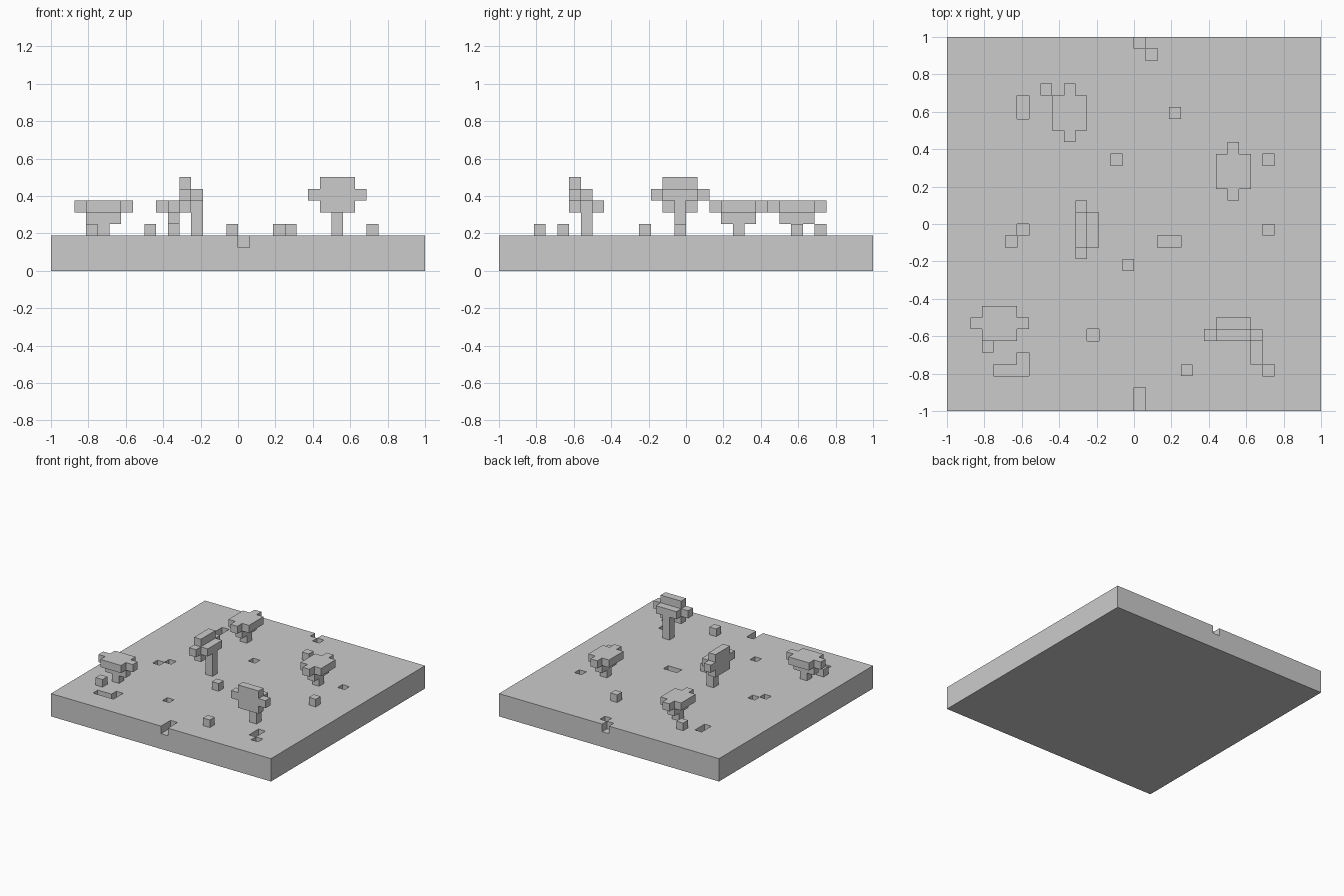
import bpy, bmesh
from mathutils import Vector

if "Cube" in bpy.data.objects:
    bpy.data.objects.remove(bpy.data.objects["Cube"])

V = 1 / 16           # block size
N, DEPTH = 32, 3     # slab is N x N blocks, DEPTH blocks thick
X, Y, Z = Vector((1, 0, 0)), Vector((0, 1, 0)), Vector((0, 0, 1))


def key(v):
    return tuple(int(round(c)) for c in v)


def build_blocks(name, cells, merge=True):
    """Make one mesh from the exposed faces of a set of unit blocks."""
    bm = bmesh.new()
    corners = {}

    def vert(p):
        k = key(p)
        if k not in corners:
            corners[k] = bm.verts.new((k[0] * V - 1, k[1] * V - 1, k[2] * V))
        return corners[k]

    for c in cells:
        c = Vector(c)
        for n, u, w in ((X, Y, Z), (Y, Z, X), (Z, X, Y)):
            if key(c + n) not in cells:
                o = c + n
                bm.faces.new([vert(p) for p in (o, o + u, o + u + w, o + w)])
            if key(c - n) not in cells:
                bm.faces.new([vert(p) for p in (c, c + w, c + u + w, c + u)])
    if merge:
        bmesh.ops.dissolve_limit(bm, angle_limit=0.01, verts=bm.verts, edges=bm.edges)
    mesh = bpy.data.meshes.new(name)
    bm.to_mesh(mesh)
    bm.free()
    obj = bpy.data.objects.new(name, mesh)
    bpy.context.collection.objects.link(obj)
    return obj


def tree(name, centre, along, across, out):
    """Trunk up to centre, a three-block bar, then a winged 3x3 plate."""
    c = Vector(centre)
    cells = {(centre[0], centre[1], z) for z in range(DEPTH, centre[2])}
    cells |= {key(c + along * i) for i in (-1, 0, 1)}
    plate = c + out
    cells |= {key(plate + along * i + across * j) for i in (-1, 0, 1) for j in (-1, 0, 1)}
    cells |= {key(plate + along * i) for i in (-2, 2)}
    build_blocks(name, cells)


# Ground slab with one-block-deep pits
pits = [(16, 31), (17, 30), (6, 25), (6, 26), (14, 21), (27, 21), (18, 14), (19, 14),
        (6, 15), (5, 14), (4, 3), (5, 3), (6, 3), (6, 4), (12, 6),
        (26, 5), (26, 4), (27, 3), (16, 0), (16, 1)]
ground = {(x, y, z) for x in range(N) for y in range(N) for z in range(DEPTH)}
ground -= {(x, y, DEPTH - 1) for x, y in pits}
build_blocks("ground_slab", ground, merge=False)

# Flat-topped trees
tree("tree_back_left", (10, 25, 4), Y, X, Z)
tree("tree_back_right", (24, 20, 4), Y, X, Z)
tree("tree_front_left", (4, 7, 4), X, Y, Z)

# Trees with an upright, sideways-facing crown
tree("tree_centre", (12, 15, 6), Y, Z, -X)
tree("tree_front_right", (24, 7, 6), X, Z, -Y)

# Loose single blocks
for i, (x, y) in enumerate([(8, 27), (19, 25), (15, 12), (27, 15), (3, 5), (20, 3)]):
    build_blocks(f"loose_block_{i + 1}", {(x, y, DEPTH)})
